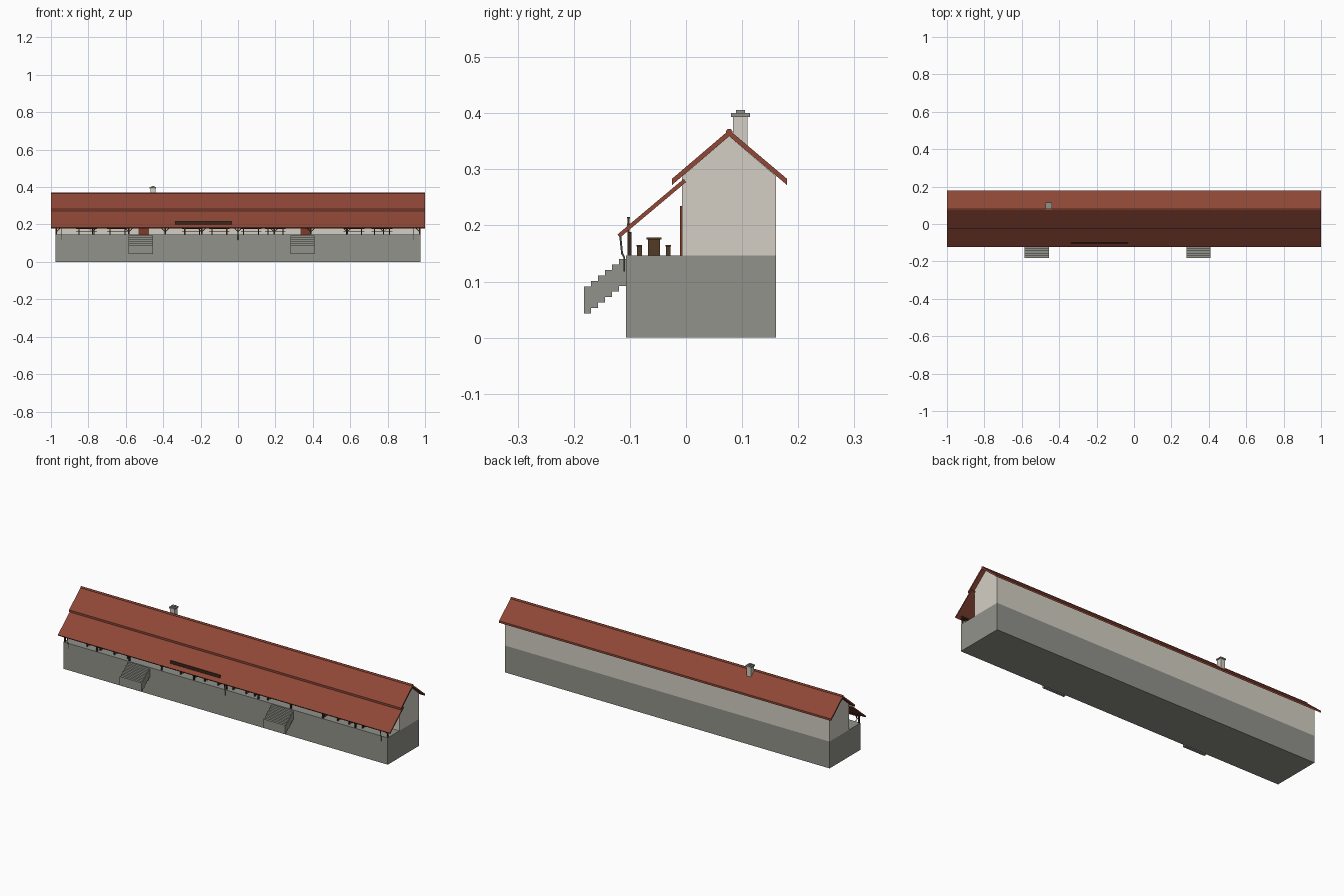
import bpy, bmesh

cube = bpy.data.objects.get("Cube")
if cube:
    bpy.data.objects.remove(cube, do_unlink=True)


def material(name, *rgb):
    lin = [((c / 255 + 0.055) / 1.055) ** 2.4 for c in rgb] + [1]
    m = bpy.data.materials.new(name)
    m.use_nodes = True
    m.diffuse_color = lin
    m.node_tree.nodes["Principled BSDF"].inputs["Base Color"].default_value = lin
    return m


TILE = material("red roof tile", 142, 71, 54)
STONE = material("grey stone", 146, 146, 139)
PLASTER = material("cream plaster", 212, 207, 196)
WOOD = material("dark wood", 58, 40, 28)
TABLE = material("brown table wood", 82, 58, 36)
DOOR = material("red brown door", 125, 60, 40)
METAL = material("dark metal", 75, 72, 66)


def finish(name, bm, mat):
    bmesh.ops.recalc_face_normals(bm, faces=bm.faces)
    mesh = bpy.data.meshes.new(name)
    bm.to_mesh(mesh)
    bm.free()
    mesh.materials.append(mat)
    obj = bpy.data.objects.new(name, mesh)
    bpy.context.collection.objects.link(obj)
    return obj


def prism(name, profile, x0, x1, mat):
    """Extrude a closed (y, z) profile along x."""
    bm = bmesh.new()
    face = bm.faces.new([bm.verts.new((x0, y, z)) for y, z in profile])
    out = bmesh.ops.extrude_face_region(bm, geom=[face])
    moved = [g for g in out["geom"] if isinstance(g, bmesh.types.BMVert)]
    bmesh.ops.translate(bm, verts=moved, vec=(x1 - x0, 0, 0))
    return finish(name, bm, mat)


def box(name, x, y, z, mat):
    """Box from (low, high) ranges on each axis."""
    return prism(name, [(y[0], z[0]), (y[1], z[0]), (y[1], z[1]), (y[0], z[1])], x[0], x[1], mat)


def rod(name, points, radius, mat):
    """Round bar along a path."""
    curve = bpy.data.curves.new(name, "CURVE")
    curve.dimensions = "3D"
    curve.bevel_depth = radius
    curve.bevel_resolution = 1
    curve.use_fill_caps = True
    spline = curve.splines.new("POLY")
    spline.points.add(len(points) - 1)
    for p, co in zip(spline.points, points):
        p.co = (*co, 1)
    curve.materials.append(mat)
    obj = bpy.data.objects.new(name, curve)
    bpy.context.collection.objects.link(obj)


FLOOR, HALF = 0.146, 0.977
EAVE, RIDGE, RIDGE_Y, THICK = 0.283, 0.37, 0.077, 0.011

# Plinth and house body
box("plinth", (-HALF, HALF), (-0.107, 0.16), (0, FLOOR), STONE)
prism("house_walls", [(-0.007, FLOOR), (0.16, FLOOR), (0.16, 0.288),
                      (RIDGE_Y, RIDGE - THICK), (-0.007, 0.287)], -HALF, HALF, PLASTER)

# Main gabled roof, ridge cap and lean-to porch roof
prism("main_roof", [(-0.025, EAVE), (RIDGE_Y, RIDGE), (0.18, EAVE), (0.18, EAVE - THICK),
                    (RIDGE_Y, RIDGE - THICK), (-0.025, EAVE - THICK)], -1, 1, TILE)
rod("ridge_cap", [(-1, RIDGE_Y, 0.367), (1, RIDGE_Y, 0.367)], 0.006, TILE)
prism("porch_roof", [(-0.122, 0.184), (-0.118, 0.178), (0, 0.277), (-0.004, 0.283)], -1, 1, TILE)

# Chimney with stepped cap
for part, half, z, mat in (("chimney_stack", 0.013, (0.32, 0.394), PLASTER),
                           ("chimney_cap", 0.017, (0.393, 0.4), STONE),
                           ("chimney_pot", 0.008, (0.4, 0.406), STONE)):
    box(part, (-0.455 - half, -0.455 + half), (0.097 - half, 0.097 + half), z, mat)

# Stairs and the doors behind them
for side, x in (("right", -0.52), ("left", 0.345)):
    for i in range(6):
        y, top = -0.182 + i * 0.0125, 0.091 + i * 0.0098
        box(f"{side}_step_{i + 1}", (x - 0.065, x + 0.065), (y, y + 0.0128),
            (top - 0.048, top), STONE)
    box(f"{side}_door", (x - 0.012, x + 0.043), (-0.011, -0.006), (FLOOR, 0.235), DOOR)

# Porch posts with braces below a long beam
box("porch_beam", (-HALF, HALF), (-0.104, -0.097), (0.181, 0.188), WOOD)
for i in range(11):
    x = (i - 5) * 0.1945
    box(f"porch_post_{i + 1}", (x - 0.0035, x + 0.0035), (-0.104, -0.097), (FLOOR, 0.187), WOOD)
    for s in (-1, 1):
        if abs(x + s * 0.025) < HALF:
            rod(f"post_brace_{i + 1}", [(x, -0.1, 0.16), (x + s * 0.024, -0.1, 0.184)], 0.002, WOOD)

# Drain pipes under the porch eave
for x in (-0.945, 0, 0.94):
    rod("drain_pipe", [(x, -0.117, 0.18), (x, -0.114, 0.15), (x, -0.11, 0.143),
                       (x, -0.11, 0.118)], 0.002, METAL)

# Blank sign board with a raised frame, standing through the porch roof
box("sign_board", (-0.335, -0.035), (-0.104, -0.101), (0.185, 0.213), WOOD)
for z in (0.2, 0.212):
    box("sign_frame", (-0.337, -0.033), (-0.105, -0.1), (z, z + 0.003), TABLE)

# Table sets, each with two benches
for x in (-0.81, -0.645, -0.245, -0.1, 0.07, 0.2, 0.62, 0.77):
    for part, y, top, half in (("table", -0.057, 0.178, 0.013),
                               ("front_bench", -0.083, 0.165, 0.005),
                               ("back_bench", -0.0315, 0.165, 0.005)):
        box(part + "_top", (x - 0.055, x + 0.055), (y - half, y + half), (top - 0.003, top), TABLE)
        for s in (-1, 1):
            leg = x + s * 0.04
            box(part + "_leg", (leg - 0.003, leg + 0.003), (y - half * 0.85, y + half * 0.85),
                (FLOOR, top - 0.003), TABLE)
